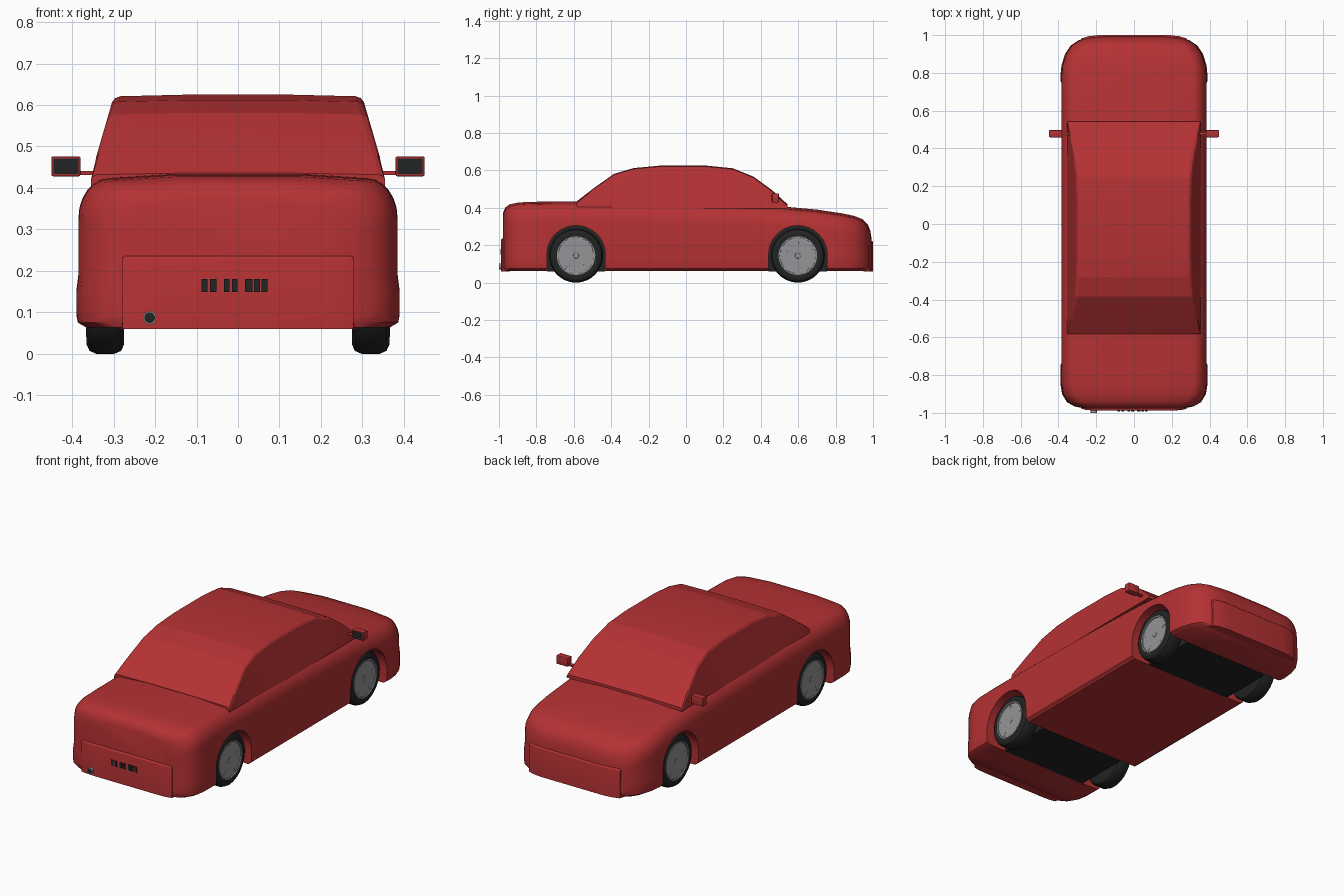
import bpy, bmesh, math
from mathutils import Matrix, Vector

if "Cube" in bpy.data.objects:
    bpy.data.objects.remove(bpy.data.objects["Cube"])


def material(name, rgb):
    m = bpy.data.materials.new(name)
    m.diffuse_color = (*rgb, 1)
    m.use_nodes = True
    m.node_tree.nodes["Principled BSDF"].inputs["Base Color"].default_value = m.diffuse_color
    return m


RED = material("red paint", (0.46, 0.031, 0.034))
BLACK = material("black rubber", (0.016, 0.017, 0.017))
GREY = material("grey metal", (0.30, 0.30, 0.31))


def finish(bm, name, mat, angle=30):
    bmesh.ops.recalc_face_normals(bm, faces=bm.faces)
    me = bpy.data.meshes.new(name)
    bm.to_mesh(me)
    bm.free()
    ob = bpy.data.objects.new(name, me)
    bpy.context.collection.objects.link(ob)
    me.materials.append(mat)
    shade(ob, angle)
    return ob


def shade(ob, angle):
    bpy.ops.object.select_all(action='DESELECT')
    ob.select_set(True)
    bpy.context.view_layer.objects.active = ob
    bpy.ops.object.shade_smooth_by_angle(angle=math.radians(angle))


def loft(name, rings, mat, angle):
    """Skin closed rings of equal length and cap both ends."""
    bm = bmesh.new()
    vs = [[bm.verts.new(p) for p in r] for r in rings]
    n = len(vs[0])
    for a, b in zip(vs, vs[1:]):
        for i in range(n):
            j = (i + 1) % n
            bm.faces.new((a[i], a[j], b[j], b[i]))
    bm.faces.new(vs[0])
    bm.faces.new(vs[-1])
    return finish(bm, name, mat, angle)


def box(name, lo, hi, mat, bevel=0.0):
    bm = bmesh.new()
    lo, hi = Vector(lo), Vector(hi)
    bmesh.ops.create_cube(bm, size=1, matrix=Matrix.Translation((lo + hi) / 2)
                          @ Matrix.Diagonal((*(hi - lo), 1)))
    if bevel:
        bmesh.ops.bevel(bm, geom=bm.edges[:], offset=bevel, segments=2,
                        profile=0.5, affect='EDGES')
    return finish(bm, name, mat)


def mirrored(half):
    return half + [(-x, z) for x, z in reversed(half)]


# Body shell: rounded sections at (y, half width, top height)
STATIONS = [(-.978, .25, .375), (-.966, .31, .403), (-.943, .35, .42), (-.9, .376, .429),
            (-.85, .384, .433), (-.74, .385, .435), (-.58, .385, .436), (-.3, .385, .432),
            (0, .385, .427), (.3, .385, .419), (.5, .385, .41), (.7, .385, .392),
            (.78, .385, .38), (.84, .379, .371), (.9, .36, .358), (.945, .33, .34),
            (.972, .29, .313), (.985, .25, .28), (.992, .21, .24)]


def body_section(y, w, top):
    r = 0.075
    flare = 0.005 if abs(y) > 0.73 else 0
    half = [(w - .02, .063), (w + flare - .004, .075), (w + flare, .095),
            (w + flare, .15), (w, .19)]
    for k in range(7):
        a = math.pi / 2 * k / 6
        half.append((w - r + r * math.cos(a), top - .012 - 1.3 * r * (1 - math.sin(a))))
    half.append((w * .4, top - .002))
    return [(x, y, z) for x, z in mirrored(half)]


body = loft("body", [body_section(*s) for s in STATIONS], RED, 35)

# Wheel arches, with a black well filling the space between the wheels
AXLES = {"rear": -.588, "front": .598}


def arch_ring(x, y, r, bottom):
    pts = [(y + r, bottom)]
    pts += [(y + r * math.cos(a), .148 + r * math.sin(a))
            for a in (math.pi * k / 24 for k in range(25))]
    pts.append((y - r, bottom))
    return [(x, a, b) for a, b in pts]


for end, y in AXLES.items():
    for s in (-1, 1):
        cutter = loft("arch_cutter", [arch_ring(s * x, y, .157, -.05) for x in (.262, .45)],
                      RED, 30)
        cutter.hide_render = True
        cutter.hide_set(True)
        mod = body.modifiers.new("arch", 'BOOLEAN')
        mod.operation, mod.solver, mod.object = 'DIFFERENCE', 'EXACT', cutter
        bpy.context.view_layer.objects.active = body
        bpy.ops.object.modifier_apply(modifier=mod.name)
        bpy.data.objects.remove(cutter)
    loft(end + "_wheel_well", [arch_ring(x, y, .156, .06) for x in (-.267, .267)], BLACK, 30)
shade(body, 35)

# Cabin: side profile (y, height) with sides leaning inward
CABIN = [(-.582, .432), (-.49, .503), (-.385, .577), (-.28, .608), (-.14, .621), (.11, .621),
         (.25, .607), (.36, .563), (.46, .49), (.543, .414)]


def cabin_section(y, top):
    def w(z):
        return .355 - max(0, z - .43) * .29
    base = .395
    return [(x, y, z) for x, z in mirrored(
        [(.355, base), (w(top - .014), top - .014), (w(top) - .003, top - .005),
         (w(top) - .015, top), (.12, top + .004)])]


loft("cabin", [cabin_section(*p) for p in CABIN], RED, 9)


# Raised bumper panels, curved in plan
def bumper(name, plan, top):
    bm = bmesh.new()
    outline = plan + [(-x, y) for x, y in reversed(plan)]
    f = bm.faces.new([bm.verts.new((x, y, .06)) for x, y in outline])
    ext = bmesh.ops.extrude_face_region(bm, geom=[f])
    up = [v for v in ext["geom"] if isinstance(v, bmesh.types.BMVert)]
    bmesh.ops.translate(bm, verts=up, vec=(0, 0, top - .06))
    edges = [e for e in bm.edges if all(v.co.z > top - .001 for v in e.verts)]
    bmesh.ops.bevel(bm, geom=edges, offset=.008, segments=3, profile=.5, affect='EDGES')
    finish(bm, name, RED, 40)


bumper("rear_bumper", [(.285, -.94), (.278, -.978), (.25, -.985), (.2, -.988)], .236)
bumper("front_bumper", [(.29, .95), (.28, .982), (.24, .994), (.19, 1.0)], .222)

# Rear vent slots and exhaust pipe
for i, (a, b) in enumerate([(-.088, -.073), (-.067, -.052), (-.034, -.020), (-.015, -.001),
                            (.017, .035), (.039, .053), (.057, .071)]):
    box(f"vent_slot_{i}", (a, -.992, .149), (b, -.984, .18), BLACK)


def lathe(name, profile, centre, axis, mat, steps=40, angle=30):
    """Revolve (radius, offset) points about an axis, offset along it."""
    bm = bmesh.new()
    rot = Vector((0, 0, 1)).rotation_difference(Vector(axis)).to_matrix().to_4x4()
    rings = [[bm.verts.new((r * math.cos(t), r * math.sin(t), o))
              for t in (2 * math.pi * k / steps for k in range(steps))] for r, o in profile]
    for a, b in zip(rings, rings[1:]):
        for i in range(steps):
            j = (i + 1) % steps
            bm.faces.new((a[i], a[j], b[j], b[i]))
    bm.faces.new(rings[0])
    bm.faces.new(rings[-1])
    bm.transform(Matrix.Translation(centre) @ rot)
    return finish(bm, name, mat, angle)


lathe("exhaust_pipe", [(.016, 0), (.016, .06), (.013, .06), (.013, .05)],
      (-.213, -.94, .087), (0, -1, 0), GREY, 24)
lathe("exhaust_hole", [(.0135, 0), (.0135, .002)], (-.213, -.995, .087), (0, -1, 0), BLACK, 24)

# Wheels: tyre, rim ring, hub and five spokes
for end, y in AXLES.items():
    for side, s in (("left", -1), ("right", 1)):
        name = f"{end}_{side}_"
        c, ax = (s * .32, y, .144), (s, 0, 0)
        lathe(name + "tyre", [(.09, -.045), (.122, -.045), (.137, -.038), (.144, -.022),
                              (.144, .022), (.137, .038), (.122, .045), (.102, .043),
                              (.098, .024), (.02, .022)], c, ax, BLACK, 48)
        lathe(name + "rim", [(.103, .040), (.103, .046), (.097, .046), (.095, .026)],
              c, ax, GREY, 48)
        lathe(name + "hub", [(.02, .02), (.02, .036), (.014, .041)], c, ax, GREY, 20)
        bm = bmesh.new()
        for k in range(5):
            t = math.pi / 2 + 2 * math.pi * k / 5
            out, across = Vector((0, math.cos(t), math.sin(t))), Vector((0, -math.sin(t), math.cos(t)))
            ends = []
            for r, half, face in ((.01, .006, .038), (.099, .009, .042)):
                ends.append([bm.verts.new(Vector(c) + out * r + across * q + Vector((s * d, 0, 0)))
                             for q, d in ((-half, .021), (half, .021),
                                          (half * .6, face), (-half * .6, face))])
            for i in range(4):
                j = (i + 1) % 4
                bm.faces.new((ends[0][i], ends[0][j], ends[1][j], ends[1][i]))
            for e in ends:
                bm.faces.new(e)
        finish(bm, name + "spokes", GREY)

# Door mirrors with dark glass facing the rear
for side, s in (("left", -1), ("right", 1)):
    def span(a, b):
        return sorted((s * a, s * b))
    x0, x1 = span(.38, .45)
    box(side + "_mirror_housing", (x0, .46, .428), (x1, .497, .476), RED, .004)
    x0, x1 = span(.385, .445)
    box(side + "_mirror_glass", (x0, .458, .433), (x1, .463, .471), BLACK)
    x0, x1 = span(.33, .39)
    box(side + "_mirror_arm", (x0, .47, .431), (x1, .488, .441), RED)
